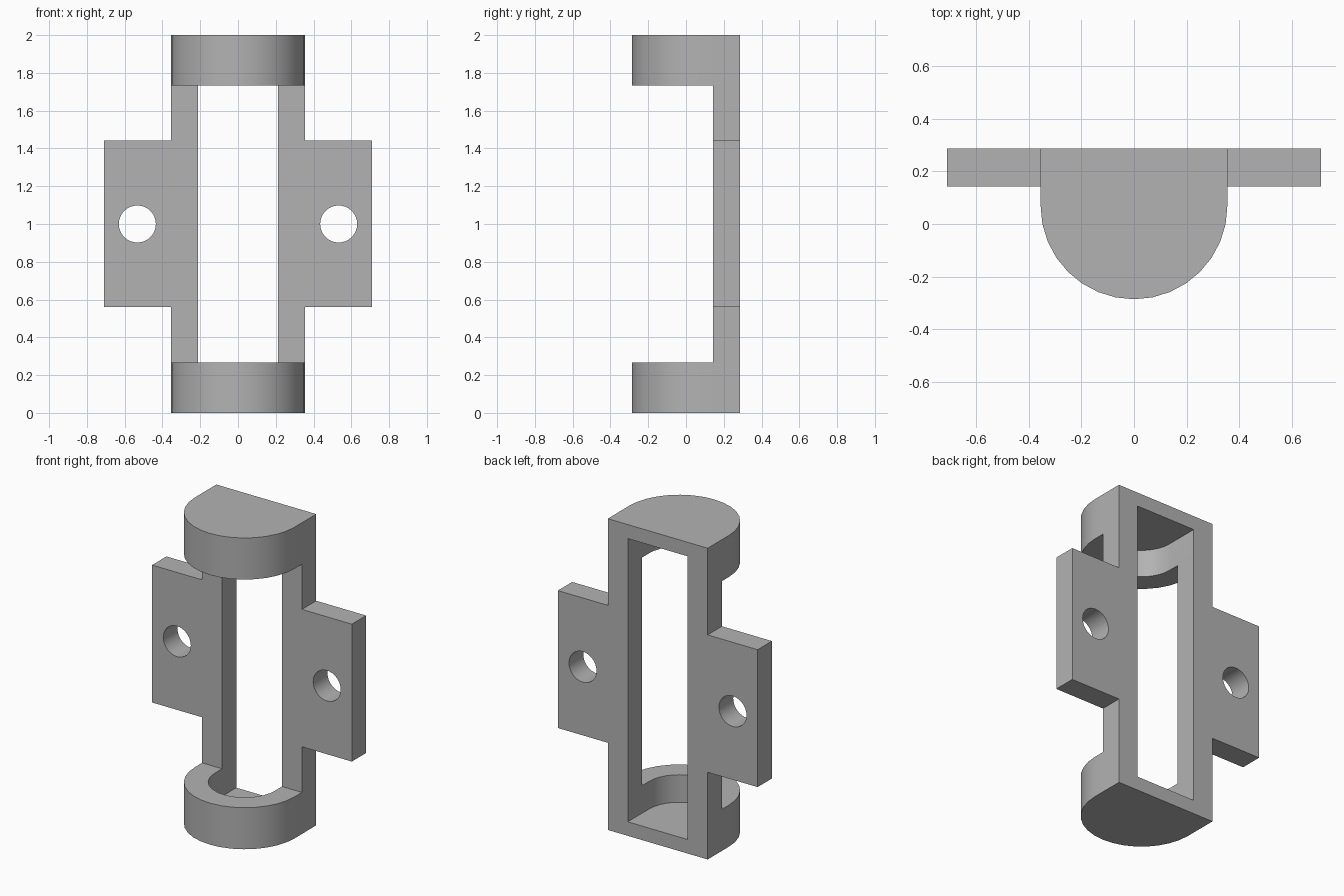
import bpy, math
from mathutils import Vector

default = bpy.data.objects.get("Cube")
if default:
    bpy.data.objects.remove(default, do_unlink=True)

HEIGHT, CUP_H, WALL_Z = 2.0, 0.267, 0.09
R_OUT, R_IN, MID_Y = 0.355, 0.213, 0.069
BACK, PLATE_FRONT = 0.287, 0.142
EAR_X, EAR_LOW, EAR_HIGH = 0.71, 0.56, 1.443
HOLE_X, HOLE_R = 0.533, 0.098

grey = bpy.data.materials.new("grey_plastic")
grey.use_nodes = True
colour = (0.45, 0.45, 0.45, 1)
grey.diffuse_color = colour
grey.node_tree.nodes["Principled BSDF"].inputs["Base Color"].default_value = colour


def prism(name, outline, offset):
    """Solid made by sweeping a closed 3D outline along an offset."""
    n = len(outline)
    base = [Vector(p) for p in outline]
    verts = base + [p + Vector(offset) for p in base]
    faces = [tuple(range(n))[::-1], tuple(range(n, 2 * n))]
    faces += [(i, (i + 1) % n, (i + 1) % n + n, i + n) for i in range(n)]
    mesh = bpy.data.meshes.new(name)
    mesh.from_pydata(verts, [], faces)
    mesh.materials.append(grey)
    obj = bpy.data.objects.new(name, mesh)
    bpy.context.collection.objects.link(obj)
    bpy.context.view_layer.objects.active = obj
    bpy.ops.object.select_all(action="DESELECT")
    obj.select_set(True)
    bpy.ops.object.mode_set(mode="EDIT")
    bpy.ops.mesh.select_all(action="SELECT")
    bpy.ops.mesh.normals_make_consistent(inside=False)
    bpy.ops.object.mode_set(mode="OBJECT")
    return obj


def d_shape(radius, back, z, steps=16):
    """Half-round front with straight sides and a flat back."""
    arc = [math.pi * (1 + i / steps) for i in range(steps + 1)]
    pts = [(radius * math.cos(a), MID_Y + radius * math.sin(a), z) for a in arc]
    return pts + [(radius, back, z), (-radius, back, z)]


def combine(target, tool, operation):
    mod = target.modifiers.new(operation.lower(), "BOOLEAN")
    mod.operation, mod.solver, mod.object = operation, "EXACT", tool
    bpy.context.view_layer.objects.active = target
    bpy.ops.object.modifier_apply(modifier=mod.name)
    bpy.data.objects.remove(tool, do_unlink=True)


# Back plate with a mounting ear on each side
right_edge = [(R_OUT, 0), (R_OUT, EAR_LOW), (EAR_X, EAR_LOW),
              (EAR_X, EAR_HIGH), (R_OUT, EAR_HIGH), (R_OUT, HEIGHT)]
left_edge = [(-x, z) for x, z in reversed(right_edge)]
bracket = prism("bracket", [(x, PLATE_FRONT, z) for x, z in right_edge + left_edge],
                (0, BACK - PLATE_FRONT, 0))

# Rounded cups at the bottom and top
for z in (0, HEIGHT - CUP_H):
    combine(bracket, prism("cup", d_shape(R_OUT, BACK, z), (0, 0, CUP_H)), "UNION")

# Long opening that also hollows out both cups
opening = prism("opening_cutter", d_shape(R_IN, BACK + 0.2, WALL_Z),
                (0, 0, HEIGHT - 2 * WALL_Z))
combine(bracket, opening, "DIFFERENCE")

# Screw holes through the ears
for side in (-1, 1):
    ring = [(side * HOLE_X + HOLE_R * math.cos(i * math.tau / 32), 0,
             1 + HOLE_R * math.sin(i * math.tau / 32)) for i in range(32)]
    combine(bracket, prism("hole_cutter", ring, (0, 0.5, 0)), "DIFFERENCE")

bpy.ops.object.select_all(action="DESELECT")
bracket.select_set(True)
bpy.context.view_layer.objects.active = bracket
bpy.ops.object.shade_smooth_by_angle(angle=math.radians(30))
